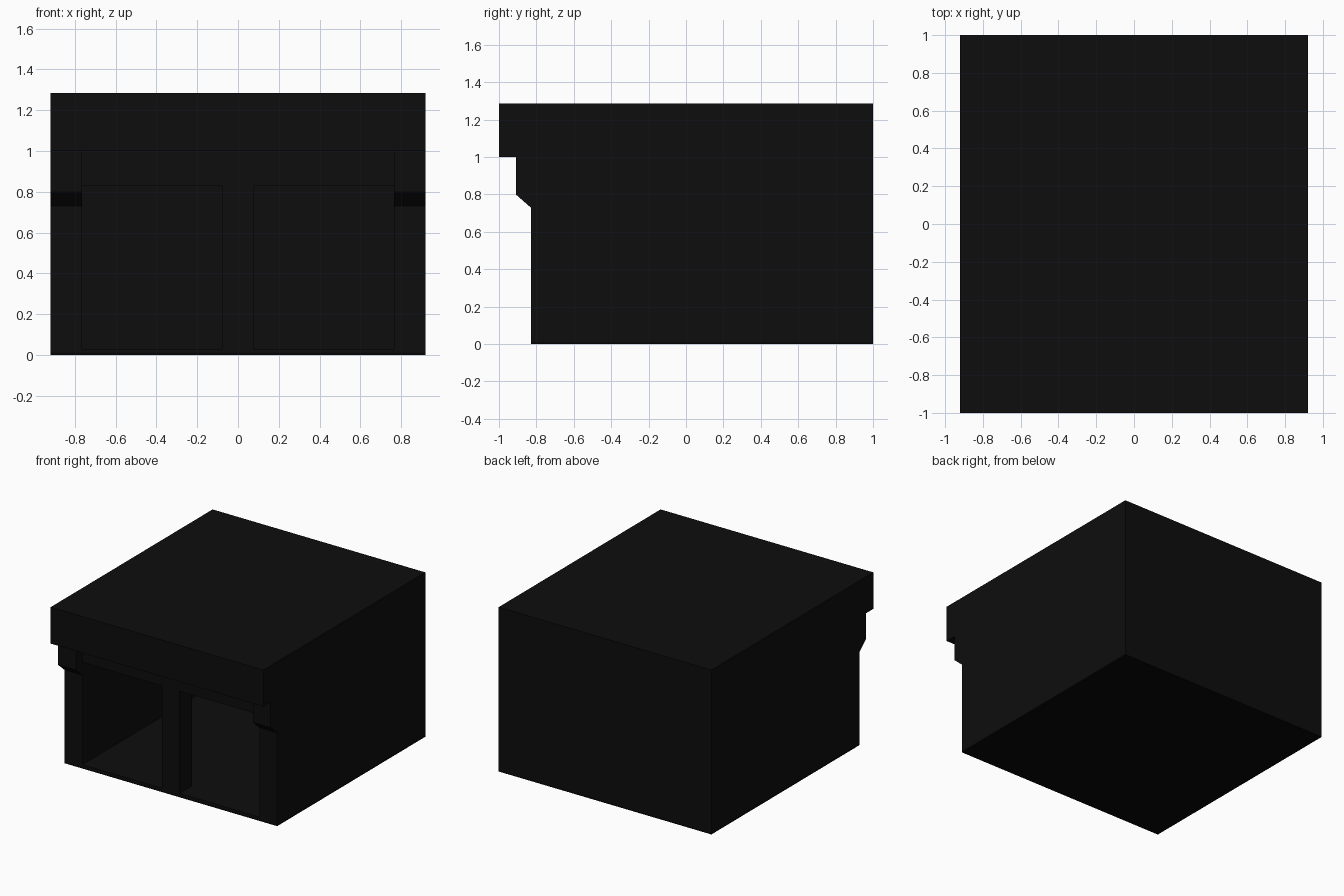
import bpy, bmesh

if "Cube" in bpy.data.objects:
    bpy.data.objects.remove(bpy.data.objects["Cube"])

W, T = 0.92, 0.155           # half width, wall thickness
FRONT, BACK = -0.83, 1.0     # wall faces
BASE, FLOOR, LINTEL, EAVE, TOP = 0.012, 0.03, 0.83, 1.0, 1.285


def material(name, rgb):
    m = bpy.data.materials.new(name)
    m.diffuse_color = (*rgb, 1)
    m.use_nodes = True
    m.node_tree.nodes["Principled BSDF"].inputs["Base Color"].default_value = m.diffuse_color
    return m


charcoal = material("charcoal black", (0.004, 0.004, 0.004))
underside = material("deep black", (0.0025, 0.002, 0.002))


def prism(name, profile, x0, x1, mat):
    """Extrude a (y, z) profile from x0 to x1."""
    bm = bmesh.new()
    face = bm.faces.new([bm.verts.new((x0, y, z)) for y, z in profile])
    ext = bmesh.ops.extrude_face_region(bm, geom=[face])
    verts = [v for v in ext["geom"] if isinstance(v, bmesh.types.BMVert)]
    bmesh.ops.translate(bm, verts=verts, vec=(x1 - x0, 0, 0))
    bmesh.ops.recalc_face_normals(bm, faces=bm.faces)
    me = bpy.data.meshes.new(name)
    bm.to_mesh(me)
    bm.free()
    me.materials.append(mat)
    ob = bpy.data.objects.new(name, me)
    bpy.context.collection.objects.link(ob)
    return ob


def box(name, x0, x1, y0, y1, z0, z1, mat=charcoal):
    return prism(name, [(y0, z0), (y1, z0), (y1, z1), (y0, z1)], x0, x1, mat)


# base slab and floor
box("base_slab", -W, W, FRONT, BACK, 0, BASE, underside)
box("floor", -W + T, W - T, FRONT, BACK - T, BASE, FLOOR)

# walls around the open room
box("back_wall", -W + T, W - T, BACK - T, BACK, BASE, LINTEL)
box("centre_pillar", -0.075, 0.075, FRONT, FRONT + T, FLOOR, LINTEL)

# side walls, each with a chamfered bracket at the front
side = [(FRONT, BASE), (BACK, BASE), (BACK, EAVE),
        (-0.91, EAVE), (-0.91, 0.8), (FRONT, 0.73)]
prism("left_wall", side, -W, -W + T, charcoal)
prism("right_wall", side, W - T, W, charcoal)

# lintel and ceiling block, then the overhanging roof
box("lintel_and_ceiling", -W + T, W - T, FRONT, BACK, LINTEL, EAVE)
box("roof", -W, W, -1, BACK, EAVE, TOP)
